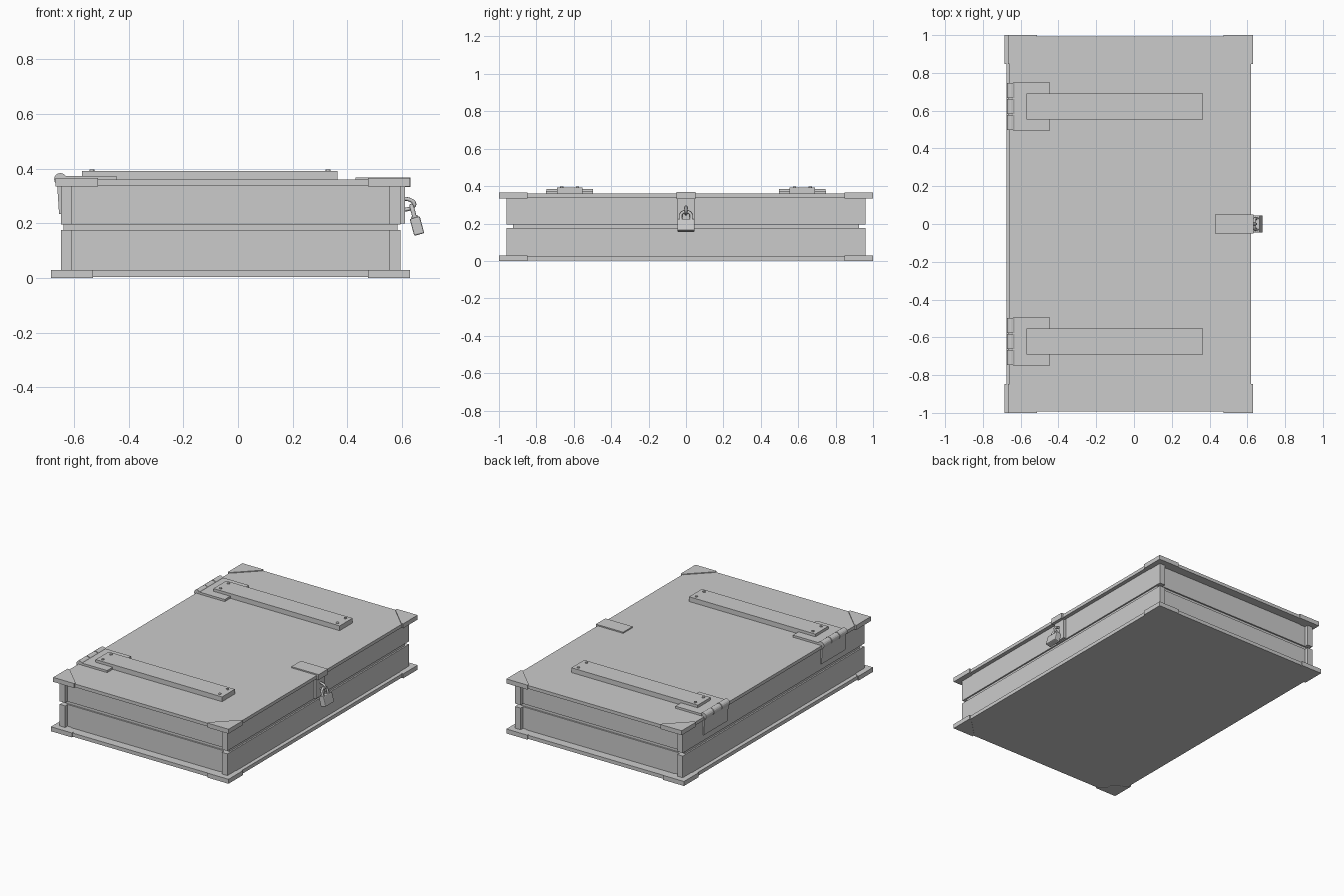
import bpy, bmesh
from math import pi, sin, cos, radians
from mathutils import Matrix, Vector

if "Cube" in bpy.data.objects:
    bpy.data.objects.remove(bpy.data.objects["Cube"])


def finish(name, bm):
    bmesh.ops.recalc_face_normals(bm, faces=bm.faces)
    me = bpy.data.meshes.new(name)
    bm.to_mesh(me)
    bm.free()
    ob = bpy.data.objects.new(name, me)
    bpy.context.collection.objects.link(ob)
    return ob


def box(name, x, y, z, bevel=0.0):
    bm = bmesh.new()
    size = Vector((x[1] - x[0], y[1] - y[0], z[1] - z[0]))
    mid = Vector((x[0] + x[1], y[0] + y[1], z[0] + z[1])) / 2
    bmesh.ops.create_cube(bm, size=1, matrix=Matrix.Translation(mid) @ Matrix.Diagonal((*size, 1)))
    ob = finish(name, bm)
    if bevel:
        mod = ob.modifiers.new("bevel", 'BEVEL')
        mod.width, mod.segments = bevel, 2
    return ob


def prism(name, points, direction):
    """Extrude a flat outline along a direction."""
    bm = bmesh.new()
    face = bm.faces.new([bm.verts.new(p) for p in points])
    ext = bmesh.ops.extrude_face_region(bm, geom=[face], use_keep_orig=True)
    moved = [v for v in ext["geom"] if isinstance(v, bmesh.types.BMVert)]
    bmesh.ops.translate(bm, verts=moved, vec=direction)
    return finish(name, bm)


def cylinder(name, centre, r, depth, axis='Z', sides=16):
    bm = bmesh.new()
    rot = Matrix.Rotation(pi / 2, 4, 'X') if axis == 'Y' else Matrix()
    bmesh.ops.create_cone(bm, cap_ends=True, segments=sides, radius1=r, radius2=r,
                          depth=depth, matrix=Matrix.Translation(centre) @ rot)
    return finish(name, bm)


def rod(name, points, r):
    cu = bpy.data.curves.new(name, 'CURVE')
    cu.dimensions = '3D'
    cu.bevel_depth, cu.bevel_resolution, cu.use_fill_caps = r, 2, True
    sp = cu.splines.new('POLY')
    sp.points.add(len(points) - 1)
    for p, co in zip(sp.points, points):
        p.co = (*co, 1)
    ob = bpy.data.objects.new(name, cu)
    bpy.context.collection.objects.link(ob)
    return ob


# Cover boards
box("bottom_board", (-0.675, 0.62), (-0.993, 0.993), (0.003, 0.027))
box("top_board", (-0.658, 0.62), (-0.993, 0.993), (0.338, 0.36))

# Triangular corner caps on both boards
for label, left, z0, z1 in (("bottom", -0.685, 0.0, 0.03), ("top", -0.668, 0.335, 0.365)):
    for s in (-1, 1):
        for x, dx in ((left, 0.155), (0.63, -0.155)):
            n = 0.015 if dx > 0 else -0.015
            prism(f"{label}_corner_cap",
                  [(x, s, z0), (x + dx, s, z0), (x + dx, s * 0.985, z0),
                   (x + n, s * 0.847, z0), (x, s * 0.847, z0)], (0, 0, z1 - z0))

# Box halves: long side walls with recessed end panels
for label, z in (("lower", (0.025, 0.175)), ("upper", (0.195, 0.34))):
    box(f"{label}_back_wall", (-0.648, -0.608), (-0.96, 0.96), z)
    box(f"{label}_front_wall", (0.552, 0.594), (-0.96, 0.96), z)
    for s in (-1, 1):
        box(f"{label}_end_panel", (-0.608, 0.552), sorted((s * 0.915, s * 0.935)), z)

# Recessed core showing in the seam
box("seam_core", (-0.638, 0.584), (-0.925, 0.925), (0.165, 0.205))

# Straps with screws, and hinges
for s in (-1, 1):
    yc = s * 0.622
    box("strap", (-0.57, 0.365), (yc - 0.068, yc + 0.068), (0.358, 0.392))
    for x in (-0.535, 0.33):
        for dy in (-0.042, 0.042):
            cylinder("strap_screw", (x, yc + dy, 0.393), 0.009, 0.008, sides=12)
    box("hinge_top_leaf", (-0.64, -0.445), (yc - 0.126, yc + 0.126), (0.355, 0.374))
    prism("hinge_back_leaf", [(-0.645, yc - 0.126, 0.235), (-0.655, yc - 0.126, 0.235),
                              (-0.663, yc - 0.126, 0.36), (-0.645, yc - 0.126, 0.36)], (0, 0.252, 0))
    cylinder("hinge_pin", (-0.65, yc, 0.361), 0.015, 0.25, 'Y')
    for i in range(3):
        cylinder("hinge_knuckle", (-0.65, yc + (i - 1) * 0.085, 0.361), 0.023, 0.08, 'Y')

# Hasp: top plate, edge lip and hanging plate
box("hasp_top_plate", (0.43, 0.632), (-0.05, 0.05), (0.355, 0.368))
box("hasp_edge_lip", (0.618, 0.632), (-0.05, 0.05), (0.333, 0.368))
box("hasp_under_lip", (0.594, 0.632), (-0.05, 0.05), (0.332, 0.34))
box("hasp_plate", (0.59, 0.611), (-0.046, 0.046), (0.2, 0.335))

# Staple loop standing out of the hasp
rod("staple", [(0.606 + 0.04 * sin(pi * i / 10), 0, 0.27 + 0.02 * cos(pi * i / 10))
               for i in range(11)], 0.007)

# Tilted padlock
tilt = Matrix.Translation((0.655, 0, 0.19)) @ Matrix.Rotation(radians(-15), 4, 'Y')
body = box("padlock_body", (-0.019, 0.019), (-0.046, 0.046), (-0.032, 0.032), bevel=0.005)
arc = [(0, 0.028 * cos(pi * i / 10), 0.055 + 0.022 * sin(pi * i / 10)) for i in range(11)]
shackle = rod("padlock_shackle", [(0, 0.028, 0.02)] + arc + [(0, -0.028, 0.02)], 0.008)
for ob in (body, shackle):
    ob.matrix_world = tilt
for s in (-1, 1):
    collar = cylinder("shackle_collar", (0, s * 0.028, 0.034), 0.012, 0.008)
    collar.matrix_world = tilt
